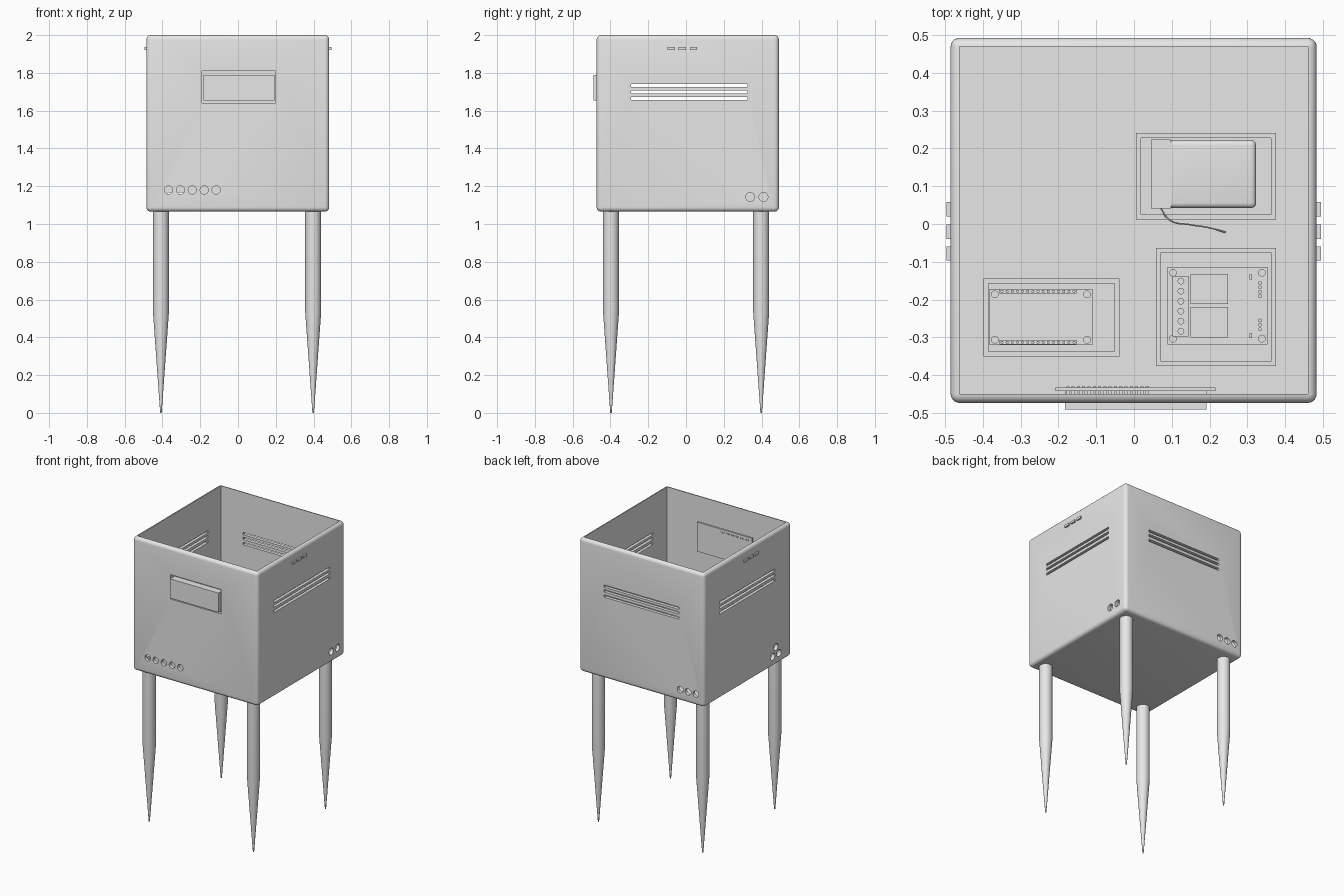
import bpy, bmesh, math
from mathutils import Matrix, Vector

if "Cube" in bpy.data.objects:
    bpy.data.objects.remove(bpy.data.objects["Cube"])

grey = bpy.data.materials.new("light_grey")
grey.use_nodes = True
grey.diffuse_color = (0.8, 0.8, 0.8, 1)
grey.node_tree.nodes["Principled BSDF"].inputs["Base Color"].default_value = (0.8, 0.8, 0.8, 1)


def add_box(bm, x, y, z):
    """Box from (low, high) ranges."""
    size = [b - a for a, b in (x, y, z)]
    mid = [(a + b) / 2 for a, b in (x, y, z)]
    bmesh.ops.create_cube(bm, size=1, matrix=Matrix.Translation(mid) @ Matrix.Diagonal((*size, 1)))


def add_rod(bm, centre, radius, length, axis="Z", sides=16, tip=None):
    turn = {"X": Matrix.Rotation(math.pi / 2, 4, "Y"),
            "Y": Matrix.Rotation(math.pi / 2, 4, "X"), "Z": Matrix()}[axis]
    bmesh.ops.create_cone(bm, cap_ends=True, segments=sides, radius1=radius if tip is None else tip,
                          radius2=radius, depth=length, matrix=Matrix.Translation(centre) @ turn)


def finish(name, bm, smooth=False):
    mesh = bpy.data.meshes.new(name)
    bm.to_mesh(mesh)
    bm.free()
    mesh.materials.append(grey)
    ob = bpy.data.objects.new(name, mesh)
    bpy.context.collection.objects.link(ob)
    if smooth:
        activate(ob)
        bpy.ops.object.shade_smooth_by_angle(angle=math.radians(35))
    return ob


def activate(ob):
    bpy.ops.object.select_all(action="DESELECT")
    ob.select_set(True)
    bpy.context.view_layer.objects.active = ob


def cut(ob, bm):
    """Subtract the cutter mesh and discard it."""
    cutter = finish("cutter", bm)
    cutter.hide_render = True
    mod = ob.modifiers.new("cut", "BOOLEAN")
    mod.operation, mod.solver, mod.object = "DIFFERENCE", "EXACT", cutter
    activate(ob)
    bpy.ops.object.modifier_apply(modifier="cut")
    bpy.data.objects.remove(cutter)


def box(name, x, y, z, bevel=0, edges=None):
    bm = bmesh.new()
    add_box(bm, x, y, z)
    if bevel:
        picked = [e for e in bm.edges if edges is None or edges(e)]
        bmesh.ops.bevel(bm, geom=picked, offset=bevel, segments=5, profile=0.5, affect="EDGES")
    return finish(name, bm, bool(bevel))


# Open-topped case with rounded outer edges
FLOOR = 1.09
case = box("case", (-0.485, 0.483), (-0.473, 0.492), (1.065, 2.0), 0.024)
bm = bmesh.new()
add_box(bm, (-0.461, 0.46), (-0.449, 0.469), (FLOOR, 2.2))
cut(case, bm)

# Vent slots, display window and cable holes
bm = bmesh.new()
for z in (1.664, 1.7, 1.733):
    add_box(bm, (-0.6, 0.6), (-0.29, 0.325), (z - 0.008, z + 0.008))
    add_box(bm, (-0.29, 0.29), (0.4, 0.6), (z - 0.03, z - 0.014))
add_box(bm, (-0.19, 0.198), (-0.6, -0.4), (1.64, 1.81))
for i in range(5):
    add_rod(bm, (-0.368 + i * 0.063, -0.46, 1.18), 0.022, 0.1, "Y")
for i in range(3):
    add_rod(bm, (-0.3 - i * 0.06, 0.48, 1.145), 0.023, 0.1, "Y")
for y in (0.34, 0.41):
    add_rod(bm, (0.47, y, 1.143), 0.024, 0.1, "X")
for y, z in ((-0.3, 1.19), (-0.265, 1.135), (-0.335, 1.135)):
    add_rod(bm, (-0.47, y, z), 0.024, 0.1, "X")
cut(case, bm)
activate(case)
bpy.ops.object.shade_smooth_by_angle(angle=math.radians(35))

# Side clips for the lid
for side, x in (("left", (0.47, 0.494)), ("right", (-0.496, -0.472))):
    bm = bmesh.new()
    for y in (-0.078, -0.02, 0.039):
        add_box(bm, x, (y - 0.019, y + 0.019), (1.92, 1.936))
    finish(side + "_lid_clips", bm)

# Pointed stake legs
for side, x in (("right", -0.408), ("left", 0.398)):
    for end, y in (("front", -0.397), ("back", 0.398)):
        bm = bmesh.new()
        add_rod(bm, (x, y, 0.8), 0.042, 0.54, sides=32)
        add_rod(bm, (x, y, 0.265), 0.042, 0.53, sides=32, tip=0.004)
        caps = [f for f in bm.faces if len(f.verts) > 4 and abs(f.calc_center_median().z - 0.53) < 0.01]
        bmesh.ops.delete(bm, geom=caps, context="FACES")
        bmesh.ops.remove_doubles(bm, verts=bm.verts, dist=0.0005)
        finish(f"{end}_{side}_leg", bm, True)

# Display module behind the window
box("display_board", (-0.207, 0.216), (-0.442, -0.432), (1.62, 1.825))
box("display_screen", (-0.183, 0.192), (-0.49, -0.442), (1.655, 1.79))
bm = bmesh.new()
for i in range(16):
    x = -0.175 + i * 0.014
    add_box(bm, (x - 0.004, x + 0.004), (-0.449, -0.429), (1.799, 1.808))
finish("display_pins", bm)


def tray(name, x, y, rim=0.013, height=0.04):
    """Raised rectangular frame on the floor."""
    ob = box(name, x, y, (FLOOR - 0.005, FLOOR + height))
    bm = bmesh.new()
    add_box(bm, (x[0] + rim, x[1] - rim), (y[0] + rim, y[1] - rim), (FLOOR, FLOOR + 1))
    cut(ob, bm)


def board(name, x, y, holes):
    """Circuit board with corner mounting holes."""
    ob = box(name, x, y, (FLOOR + 0.012, FLOOR + 0.022))
    bm = bmesh.new()
    for px in (x[0] + holes, x[1] - holes):
        for py in (y[0] + holes, y[1] - holes):
            add_rod(bm, (px, py, FLOOR + 0.02), 0.009, 0.1)
    cut(ob, bm)


TOP = FLOOR + 0.022

# Battery with end cap and lead
tray("battery_tray", (0.005, 0.375), (0.012, 0.24))
box("battery", (0.095, 0.323), (0.042, 0.222), (FLOOR, FLOOR + 0.06), 0.014,
    lambda e: all(v.co.x > 0.3 for v in e.verts) or abs(e.verts[0].co.x - e.verts[1].co.x) > 0.1)
box("battery_cap", (0.045, 0.098), (0.041, 0.224), (FLOOR, FLOOR + 0.061))
lead = bpy.data.curves.new("battery_lead", "CURVE")
lead.dimensions, lead.bevel_depth, lead.bevel_resolution = "3D", 0.002, 2
path = [(0.066, 0.05, 0.05), (0.095, 0.01, 0.045), (0.15, -0.002, 0.03), (0.2, -0.01, 0.02), (0.242, -0.022, 0.01)]
spline = lead.splines.new("BEZIER")
spline.bezier_points.add(len(path) - 1)
for point, (x, y, z) in zip(spline.bezier_points, path):
    point.co = Vector((x, y, FLOOR + z))
    point.handle_left_type = point.handle_right_type = "AUTO"
lead.materials.append(grey)
bpy.context.collection.objects.link(bpy.data.objects.new("battery_lead", lead))

# Controller board with two header rows
tray("controller_tray", (-0.398, -0.038), (-0.35, -0.144))
board("controller_board", (-0.382, -0.11), (-0.32, -0.172), 0.014)
for name, y in (("back", -0.178), ("front", -0.313)):
    bm = bmesh.new()
    add_box(bm, (-0.356, -0.152), (y - 0.006, y + 0.006), (TOP, TOP + 0.012))
    for i in range(15):
        add_rod(bm, (-0.349 + i * 0.0136, y, TOP + 0.01), 0.004, 0.02, sides=8)
    finish(name + "_header_row", bm)

# Relay board with terminals, two relays and small parts
tray("relay_tray", (0.058, 0.375), (-0.376, -0.063))
board("relay_board", (0.088, 0.353), (-0.318, -0.114), 0.015)
for name, y in (("back", -0.172), ("front", -0.26)):
    box(name + "_relay", (0.15, 0.248), (y - 0.04, y + 0.04), (TOP, TOP + 0.06))
box("terminal_block", (0.102, 0.144), (-0.297, -0.138), (TOP, TOP + 0.035))
bm = bmesh.new()
for i in range(6):
    add_rod(bm, (0.124, -0.151 - i * 0.0265, TOP + 0.036), 0.009, 0.01, sides=12)
finish("terminal_screws", bm)
bm = bmesh.new()
for start, count in ((-0.156, 4), (-0.255, 3)):
    for i in range(count):
        add_rod(bm, (0.333, start - i * 0.0115, TOP + 0.004), 0.005, 0.012, sides=8)
finish("relay_pins", bm)
bm = bmesh.new()
for y in (-0.14, -0.295):
    add_box(bm, (0.305, 0.312), (y - 0.007, y + 0.007), (TOP, TOP + 0.008))
finish("indicator_lights", bm)
